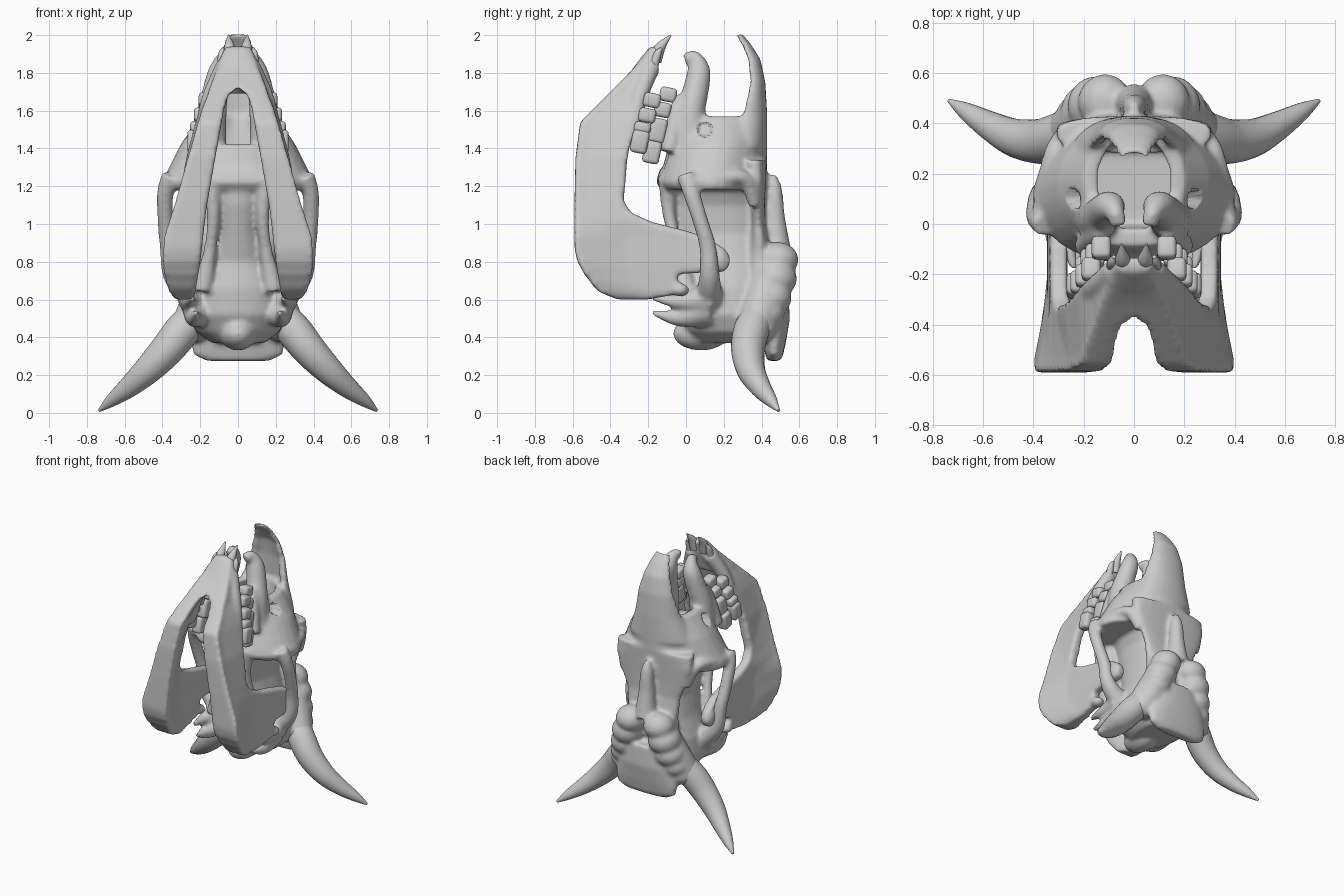
import bpy, bmesh, math
from mathutils import Vector, Matrix

bone = bpy.data.materials.new("bone_grey")
bone.diffuse_color = (0.6, 0.6, 0.6, 1)


def loft(bm, rings):
    """Skin a list of closed rings and cap both ends."""
    vs = [[bm.verts.new(p) for p in r] for r in rings]
    n = len(vs[0])
    for a, b in zip(vs, vs[1:]):
        for i in range(n):
            j = (i + 1) % n
            bm.faces.new((a[i], a[j], b[j], b[i]))
    bm.faces.new(vs[0])
    bm.faces.new(vs[-1])


def oval(hx, y0, y1, z, a, e, k=0):
    """Point on a rounded section, narrowed towards the back by k."""
    c, s = math.cos(a), math.sin(a)
    sy = math.copysign(abs(s) ** (2 / e), s)
    return (hx * math.copysign(abs(c) ** (2 / e), c) * (1 - k * max(0, sy) ** 1.5),
            (y0 + y1) / 2 + (y1 - y0) / 2 * sy, z)


def body(bm, sections, e=2.6, n=32, k=0):
    """Stack of rounded sections: z, half width, front y, back y."""
    loft(bm, [[oval(hx, y0, y1, z, 2 * math.pi * i / n, e, k) for i in range(n)]
              for z, hx, y0, y1 in sections])


def shell(bm, sections, gap, e=2.2, n=28, k=0):
    """Hollow stack open to the front: z, half width, front y, back y, wall."""
    g = math.radians(gap)
    ang = [-math.pi / 2 + g + (2 * math.pi - 2 * g) * i / n for i in range(n + 1)]
    loft(bm, [[oval(hx, y0, y1, z, a, e, k) for a in ang]
              + [oval(hx - w, y0 + w, y1 - w, z, a, e, k) for a in reversed(ang)]
              for z, hx, y0, y1, w in sections])


def tube(bm, pts, side=1, steps=6, n=14):
    """Smooth tapering tube through points x, y, z, radius."""
    P = [Vector(p) for p in pts]
    P = [2 * P[0] - P[1]] + P + [2 * P[-1] - P[-2]]
    path = []
    for a, b, c, d in zip(P, P[1:], P[2:], P[3:]):
        for k in range(steps):
            t = k / steps
            path.append(0.5 * (2 * b + (c - a) * t + (2 * a - 5 * b + 4 * c - d) * t * t
                               + (3 * b - a - 3 * c + d) * t ** 3))
    path.append(P[-2])
    rings = []
    for i, p in enumerate(path):
        t = (path[min(i + 1, len(path) - 1)] - path[max(i - 1, 0)]).xyz.normalized()
        u = t.cross(Vector((0.3, 1, 0.2))).normalized()
        v = t.cross(u)
        r = max(p.w, 0.004)
        ring = [p.xyz + r * (math.cos(q) * u + math.sin(q) * v)
                for q in (2 * math.pi * k / n for k in range(n))]
        rings.append([(side * w.x, w.y, w.z) for w in ring])
    loft(bm, rings)


def ball(bm, c, r):
    bmesh.ops.create_uvsphere(bm, u_segments=20, v_segments=12, radius=1,
                              matrix=Matrix.Translation(c) @ Matrix.Diagonal((*r, 1)))


def finish(name, bm, voxel=0, smooth=0):
    bmesh.ops.recalc_face_normals(bm, faces=bm.faces)
    me = bpy.data.meshes.new(name)
    bm.to_mesh(me)
    bm.free()
    ob = bpy.data.objects.new(name, me)
    bpy.context.collection.objects.link(ob)
    me.materials.append(bone)
    bpy.ops.object.select_all(action='DESELECT')
    bpy.context.view_layer.objects.active = ob
    ob.select_set(True)
    if voxel:
        m = ob.modifiers.new("fuse", 'REMESH')
        m.mode, m.voxel_size = 'VOXEL', voxel
        m = ob.modifiers.new("soften", 'SMOOTH')
        m.factor, m.iterations = 0.5, smooth
        for m in list(ob.modifiers):
            bpy.ops.object.modifier_apply(modifier=m.name)
    bpy.ops.object.shade_smooth_by_angle(angle=math.radians(60 if voxel else 45))
    return ob


# Skull: cheeks, hollow muzzle, palate front, nasal bone
bm = bmesh.new()
body(bm, [(1.29, 0.37, -0.14, 0.43), (1.22, 0.405, -0.16, 0.42), (1.18, 0.395, -0.13, 0.41)], 2.2, k=0.3)
shell(bm, [(1.25, 0.39, -0.15, 0.425, 0.12), (1.32, 0.355, -0.13, 0.43, 0.11), (1.42, 0.305, -0.09, 0.43, 0.10),
           (1.50, 0.25, -0.075, 0.428, 0.08), (1.57, 0.20, -0.06, 0.425, 0.06)], 22, k=0.2)
body(bm, [(1.42, 0.12, -0.09, -0.02), (1.24, 0.17, -0.14, 0.0)])
shell(bm, [(1.40, 0.25, 0.12, 0.43, 0.07), (1.58, 0.18, 0.19, 0.43, 0.05),
           (1.75, 0.14, 0.27, 0.42, 0.045), (1.87, 0.105, 0.27, 0.395, 0.04),
           (1.95, 0.08, 0.25, 0.345, 0.035), (2.01, 0.055, 0.23, 0.295, 0.025)], 88)
# Braincase, forehead, nape
body(bm, [(1.26, 0.22, -0.13, 0.40), (1.10, 0.15, -0.12, 0.40), (0.95, 0.14, -0.08, 0.41),
          (0.80, 0.18, -0.04, 0.44), (0.66, 0.24, -0.06, 0.46), (0.52, 0.26, -0.05, 0.46),
          (0.43, 0.22, 0.0, 0.46), (0.37, 0.14, 0.05, 0.45)], 2.3)
body(bm, [(1.34, 0.31, 0.28, 0.43), (1.24, 0.31, 0.33, 0.425), (1.12, 0.27, 0.345, 0.42),
          (1.0, 0.22, 0.345, 0.42), (0.85, 0.20, 0.33, 0.45), (0.7, 0.2, 0.3, 0.47)])
body(bm, [(0.65, 0.2, 0.38, 0.54), (0.5, 0.225, 0.38, 0.55), (0.38, 0.25, 0.40, 0.53),
          (0.31, 0.24, 0.42, 0.515), (0.275, 0.17, 0.43, 0.5)], 2.3)
ball(bm, (0, 0.08, 0.42), (0.1, 0.15, 0.09))
# Crest stalk on the back of the head
tube(bm, [(0, 0.46, 1.26, 0.02), (0, 0.465, 1.18, 0.045), (0, 0.468, 1.03, 0.058), (0, 0.48, 0.85, 0.08)])
for s in (-1, 1):
    # Premaxilla prongs with curled tips
    tube(bm, [(0.15, 0.02, 1.40, 0.09), (0.14, 0.022, 1.58, 0.08), (0.12, 0.05, 1.70, 0.07),
              (0.095, 0.068, 1.81, 0.062), (0.075, 0.045, 1.88, 0.038), (0.06, -0.005, 1.875, 0.036)], s)
    # Upper tooth ridges
    tube(bm, [(0.13, -0.03, 1.68, 0.03), (0.155, -0.05, 1.58, 0.045), (0.19, -0.09, 1.38, 0.05)], s)
    # Cheek arches
    tube(bm, [(0.355, 0.0, 1.26, 0.05), (0.385, 0.03, 1.16, 0.045), (0.385, 0.075, 1.02, 0.042),
              (0.37, 0.115, 0.88, 0.045), (0.34, 0.125, 0.72, 0.055), (0.22, 0.12, 0.6, 0.08)], s)
    # Orbit rims
    tube(bm, [(0.365, 0.05, 1.22, 0.04), (0.35, 0.18, 1.24, 0.035), (0.305, 0.31, 1.24, 0.04),
              (0.25, 0.365, 1.1, 0.035)], s)
    # Palate ridges
    tube(bm, [(0.15, -0.1, 1.25, 0.05), (0.13, -0.09, 1.05, 0.035), (0.15, -0.04, 0.85, 0.035),
              (0.19, 0.0, 0.65, 0.06)], s)
    # Ear spurs
    tube(bm, [(0.20, 0.1, 0.55, 0.10), (0.23, -0.04, 0.505, 0.05), (0.22, -0.18, 0.53, 0.012)], s)
    tube(bm, [(0.23, 0.12, 0.6, 0.09), (0.26, -0.05, 0.59, 0.04), (0.24, -0.18, 0.61, 0.014)], s)
    # Ringed horn bases
    for x, y, z, r in ((0.115, 0.485, 0.81, 0.108), (0.15, 0.47, 0.71, 0.115), (0.18, 0.445, 0.61, 0.112),
                       (0.21, 0.415, 0.525, 0.105), (0.24, 0.385, 0.455, 0.096)):
        ball(bm, (s * x, y, z), (r, r * 1.03, r * 0.88))
    tube(bm, [(0.09, 0.46, 0.84, 0.09), (0.18, 0.42, 0.62, 0.108), (0.265, 0.36, 0.45, 0.095)], s)
skull = finish("skull", bm, 0.0135, 6)
# Small pits in the cheeks
for v in skull.data.vertices:
    d = math.hypot(v.co.y - 0.1, v.co.z - 1.5)
    if d < 0.036 and abs(v.co.x) > 0.19:
        v.co.x -= math.copysign(0.05, v.co.x)

# Horns
bm = bmesh.new()
for s in (-1, 1):
    tube(bm, [(0.22, 0.385, 0.52, 0.09), (0.30, 0.345, 0.43, 0.095), (0.38, 0.328, 0.33, 0.089),
              (0.48, 0.345, 0.225, 0.075), (0.58, 0.395, 0.135, 0.056), (0.67, 0.45, 0.065, 0.034),
              (0.735, 0.49, 0.012, 0.008)], s, n=20)
finish("horns", bm)

# Lower jaw plates: z, front y, back y, inner x, outer x, back-edge x
rows = [(1.90, -0.21, -0.14, 0.0, 0.08, 0.05), (1.78, -0.32, -0.17, 0.0, 0.13, 0.08),
        (1.73, -0.37, -0.19, 0.0, 0.15, 0.10), (1.68, -0.42, -0.21, 0.05, 0.165, 0.13),
        (1.62, -0.48, -0.24, 0.07, 0.19, 0.16), (1.54, -0.56, -0.27, 0.085, 0.215, 0.19),
        (1.35, -0.585, -0.31, 0.12, 0.27, 0.24),
        (1.12, -0.59, -0.33, 0.16, 0.335, 0.28), (1.06, -0.59, -0.29, 0.17, 0.355, 0.29),
        (1.01, -0.59, -0.18, 0.175, 0.37, 0.30), (0.97, -0.59, -0.02, 0.18, 0.385, 0.30),
        (0.93, -0.59, 0.11, 0.185, 0.395, 0.30), (0.87, -0.59, 0.20, 0.19, 0.40, 0.305),
        (0.80, -0.575, 0.235, 0.20, 0.405, 0.31), (0.75, -0.545, 0.21, 0.205, 0.40, 0.31),
        (0.735, -0.54, -0.05, 0.21, 0.395, 0.31), (0.70, -0.51, -0.05, 0.215, 0.39, 0.31),
        (0.67, -0.49, 0.01, 0.22, 0.38, 0.31), (0.64, -0.46, 0.01, 0.22, 0.37, 0.31),
        (0.60, -0.36, -0.20, 0.24, 0.34, 0.30)]
bm = bmesh.new()
for s in (-1, 1):
    rings = []
    for z, yf, yb, xi, xo, xb in rows:
        ym = min(yf + 0.27, yb - 0.02)
        h = 0.035
        inner = -0.02 if xi == 0 else xb - h
        r = [(xi - (0.02 if xi == 0 else 0), yf), (xo, yf), (xo * 0.97, yf + 0.05), (xb + h, ym),
             (xb + h, yb), (inner, yb), (inner, ym), (xi, yf + 0.05)]
        rings.append([(s * x, y, z) for x, y in r])
    loft(bm, rings)
    # Jaw joint and tooth ridge
    ball(bm, (s * 0.31, 0.17, 0.81), (0.05, 0.065, 0.07))
    ball(bm, (s * 0.31, -0.03, 0.65), (0.05, 0.05, 0.035))
    tube(bm, [(0.07, -0.18, 1.84, 0.05), (0.15, -0.25, 1.66, 0.045), (0.2, -0.29, 1.45, 0.04)], s)
# Chin tip
body(bm, [(1.94, 0.07, -0.19, -0.13), (1.84, 0.11, -0.27, -0.15), (1.69, 0.12, -0.32, -0.2)])
finish("lower_jaw", bm, 0.0135, 10)

# Incisors
bm = bmesh.new()
for s in (-1, 1):
    tube(bm, [(0.04, -0.16, 1.86, 0.03), (0.045, -0.14, 1.93, 0.03), (0.05, -0.08, 2.0, 0.004)], s)
    tube(bm, [(0.085, -0.17, 1.84, 0.025), (0.085, -0.15, 1.90, 0.02), (0.08, -0.13, 1.93, 0.008)], s)
finish("incisors", bm)


# Cheek teeth: x, y, z and half height of each
def molars(name, teeth):
    bm = bmesh.new()
    for s in (-1, 1):
        for x, y, z, h in teeth:
            bmesh.ops.create_cube(bm, size=2, matrix=Matrix.Translation((s * x, y, z))
                                  @ Matrix.Rotation(-0.2, 4, 'X') @ Matrix.Diagonal((0.038, 0.045, h, 1)))
    bmesh.ops.bevel(bm, geom=bm.edges[:], offset=0.02, segments=3, profile=0.5, affect='EDGES')
    finish(name, bm)


molars("upper_teeth", [(0.13, -0.095, 1.685, 0.038), (0.155, -0.125, 1.605, 0.04),
                       (0.175, -0.15, 1.495, 0.065), (0.195, -0.18, 1.38, 0.06)])
molars("lower_teeth", [(0.17, -0.18, 1.655, 0.038), (0.195, -0.205, 1.575, 0.038),
                       (0.215, -0.23, 1.51, 0.03), (0.23, -0.245, 1.435, 0.06)])
